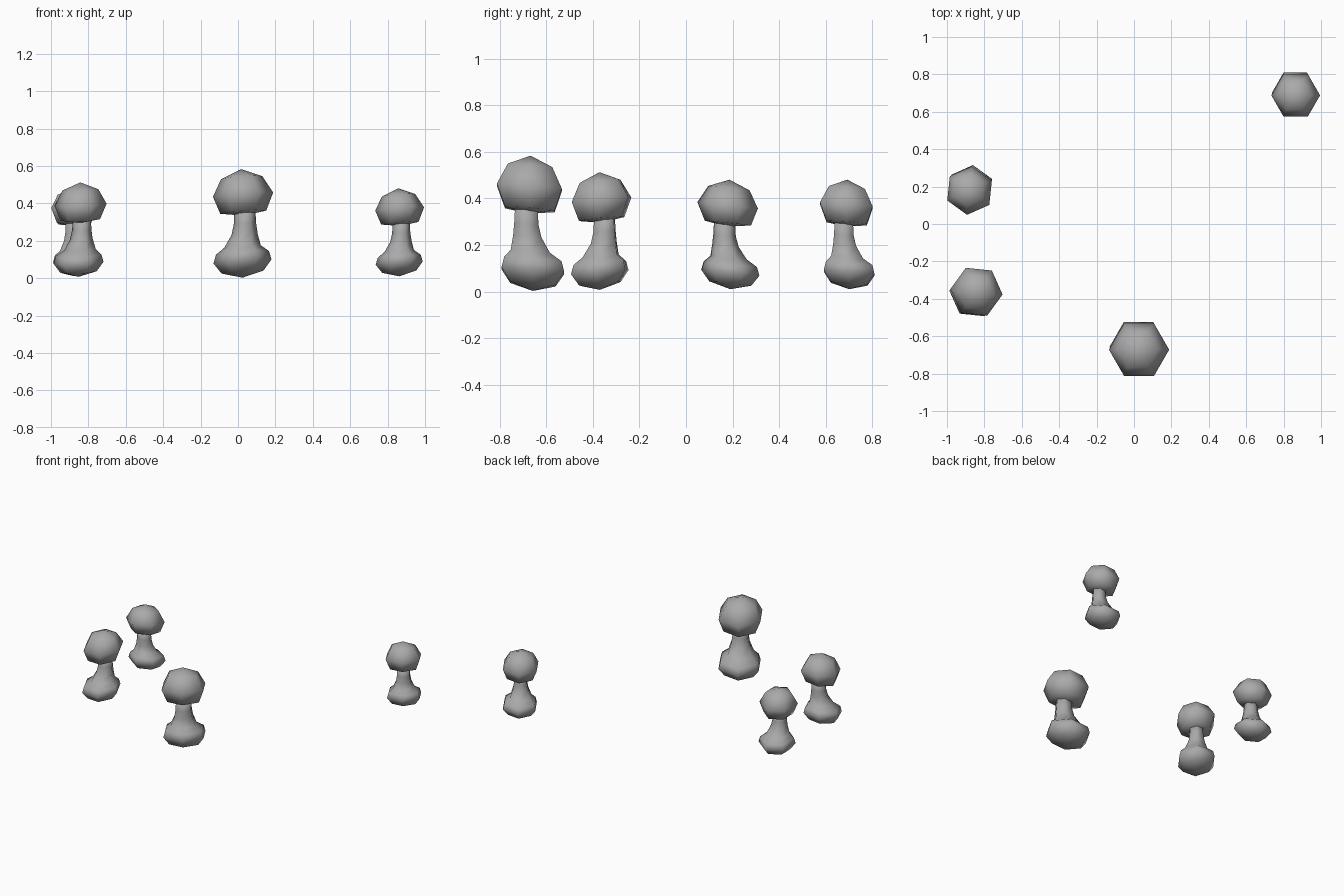
import bpy
import bmesh
from math import cos, sin, tau, radians

if "Cube" in bpy.data.objects:
    bpy.data.objects.remove(bpy.data.objects["Cube"], do_unlink=True)

SIDES = 6

grey = bpy.data.materials.new("stone_grey")
grey.use_nodes = True
grey.diffuse_color = (0.4, 0.4, 0.4, 1)
bsdf = next(n for n in grey.node_tree.nodes if n.type == "BSDF_PRINCIPLED")
bsdf.inputs["Base Color"].default_value = (0.4, 0.4, 0.4, 1)

# Rings from bottom to top: radius, height, x offset, y offset (radius 0 is a tip)
STALK = [
    (0, 0.003, 0, 0),
    (0.112, 0.033, 0, 0),
    (0.155, 0.09, 0, 0),
    (0.142, 0.135, 0, 0),
    (0.097, 0.17, 0, -0.011),
    (0.07, 0.235, 0.011, -0.024),
    (0.06, 0.29, 0.013, -0.028),
    (0.056, 0.36, 0.013, -0.028),
    (0, 0.37, 0.013, -0.028),
]
CAP = [
    (0, 0.335, 0.006, -0.02),
    (0.123, 0.353, 0.004, -0.013),
    (0.161, 0.447, 0.003, -0.015),
    (0.11, 0.538, -0.004, -0.012),
    (0, 0.583, -0.006, -0.01),
]


def lathe(name, rings):
    """Six-sided turned shape whose rings drift and tilt along a lean."""
    bm = bmesh.new()
    loops = []
    for r, z, ox, oy in rings:
        angles = [tau * i / SIDES for i in range(SIDES)] if r else [0]
        loop = []
        for a in angles:
            x, y = r * cos(a), r * sin(a)
            loop.append(bm.verts.new((x + ox, y + oy, z + 0.07 * x - 0.08 * y)))
        loops.append(loop)
    for low, high in zip(loops, loops[1:]):
        for i in range(SIDES):
            j = (i + 1) % SIDES
            if len(low) == 1:
                bm.faces.new((low[0], high[j], high[i]))
            elif len(high) == 1:
                bm.faces.new((low[i], low[j], high[0]))
            else:
                bm.faces.new((low[i], low[j], high[j], high[i]))
    bmesh.ops.recalc_face_normals(bm, faces=bm.faces)
    for f in bm.faces:
        f.smooth = True
    mesh = bpy.data.meshes.new(name)
    bm.to_mesh(mesh)
    bm.free()
    mesh.materials.append(grey)
    return mesh


parts = {"stalk": lathe("stalk", STALK), "cap": lathe("cap", CAP)}

# Four scattered mushrooms: name, position, turn in degrees, scale
MUSHROOMS = [
    ("large", (0.024, -0.657, 0), 0, 1.0),
    ("medium", (-0.853, -0.37, 0.005), 114, 0.87),
    ("small_right", (-0.874, 0.19, 0.008), -36, 0.81),
    ("small_left", (0.862, 0.7, 0.008), 0, 0.81),
]
for label, place, turn, size in MUSHROOMS:
    for part, mesh in parts.items():
        obj = bpy.data.objects.new(f"{label}_mushroom_{part}", mesh)
        bpy.context.collection.objects.link(obj)
        obj.location = place
        obj.rotation_euler.z = radians(turn)
        obj.scale = (size, size, size)
